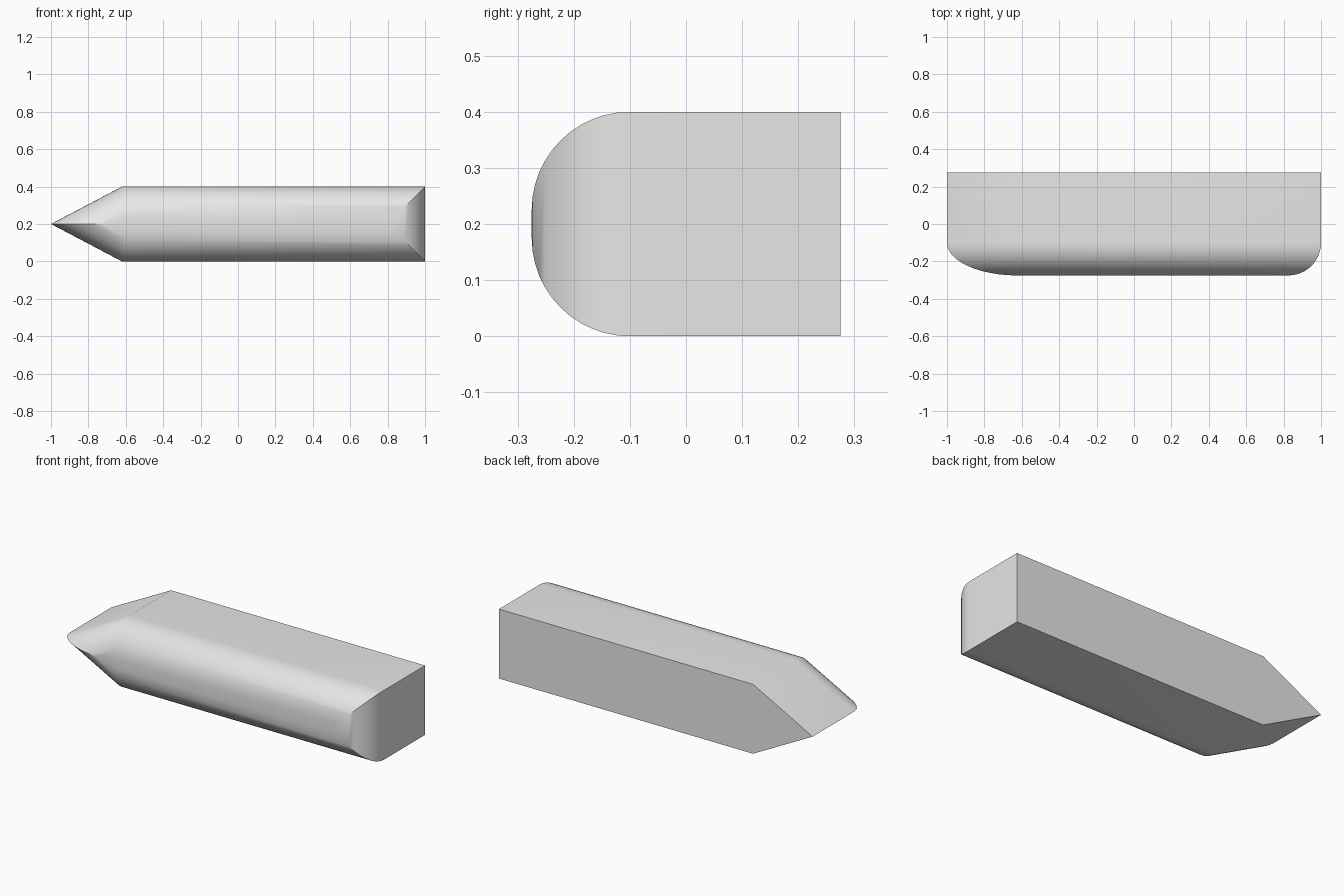
import bpy, bmesh
from math import atan2, sin, cos, tan, pi, radians

cube = bpy.data.objects.get("Cube")
if cube:
    bpy.data.objects.remove(cube, do_unlink=True)

HALF = 0.2          # half height
BACK = 0.275        # flat back plane
RADIUS = 0.175      # rounding of the front edges
STEPS = 12
SLOPE = atan2(HALF, 0.38)

grey = bpy.data.materials.new("plain_grey")
grey.use_nodes = True
grey.diffuse_color = (0.8, 0.8, 0.8, 1)
grey.node_tree.nodes["Principled BSDF"].inputs["Base Color"].default_value = (0.8, 0.8, 0.8, 1)


def outline(bm, inset, y):
    """Pointed plank outline, moved inward evenly by inset."""
    h = HALF - inset
    tip = -1 + inset / sin(SLOPE)
    shoulder = tip + h / tan(SLOPE)
    points = [(tip, 0), (shoulder, h), (1 - inset, h), (1 - inset, -h), (shoulder, -h)]
    return [bm.verts.new((x, y, HALF + z)) for x, z in points]


# Straight back section followed by the quarter-round front edge
bm = bmesh.new()
rings = [outline(bm, 0, BACK)]
for i in range(STEPS + 1):
    a = i / STEPS * pi / 2
    rings.append(outline(bm, RADIUS * (1 - cos(a)), RADIUS - BACK - RADIUS * sin(a)))
for r, s in zip(rings, rings[1:]):
    for i in range(5):
        j = (i + 1) % 5
        bm.faces.new((r[i], r[j], s[j], s[i]))
bm.faces.new(rings[0])
bm.faces.new(rings[-1])
bmesh.ops.recalc_face_normals(bm, faces=bm.faces)

mesh = bpy.data.meshes.new("pointed_block")
bm.to_mesh(mesh)
bm.free()
mesh.materials.append(grey)
block = bpy.data.objects.new("pointed_block", mesh)
bpy.context.collection.objects.link(block)

# Smooth the rounding, keep the corners crisp
bpy.ops.object.select_all(action="DESELECT")
block.select_set(True)
bpy.context.view_layer.objects.active = block
bpy.ops.object.shade_smooth_by_angle(angle=radians(30))
